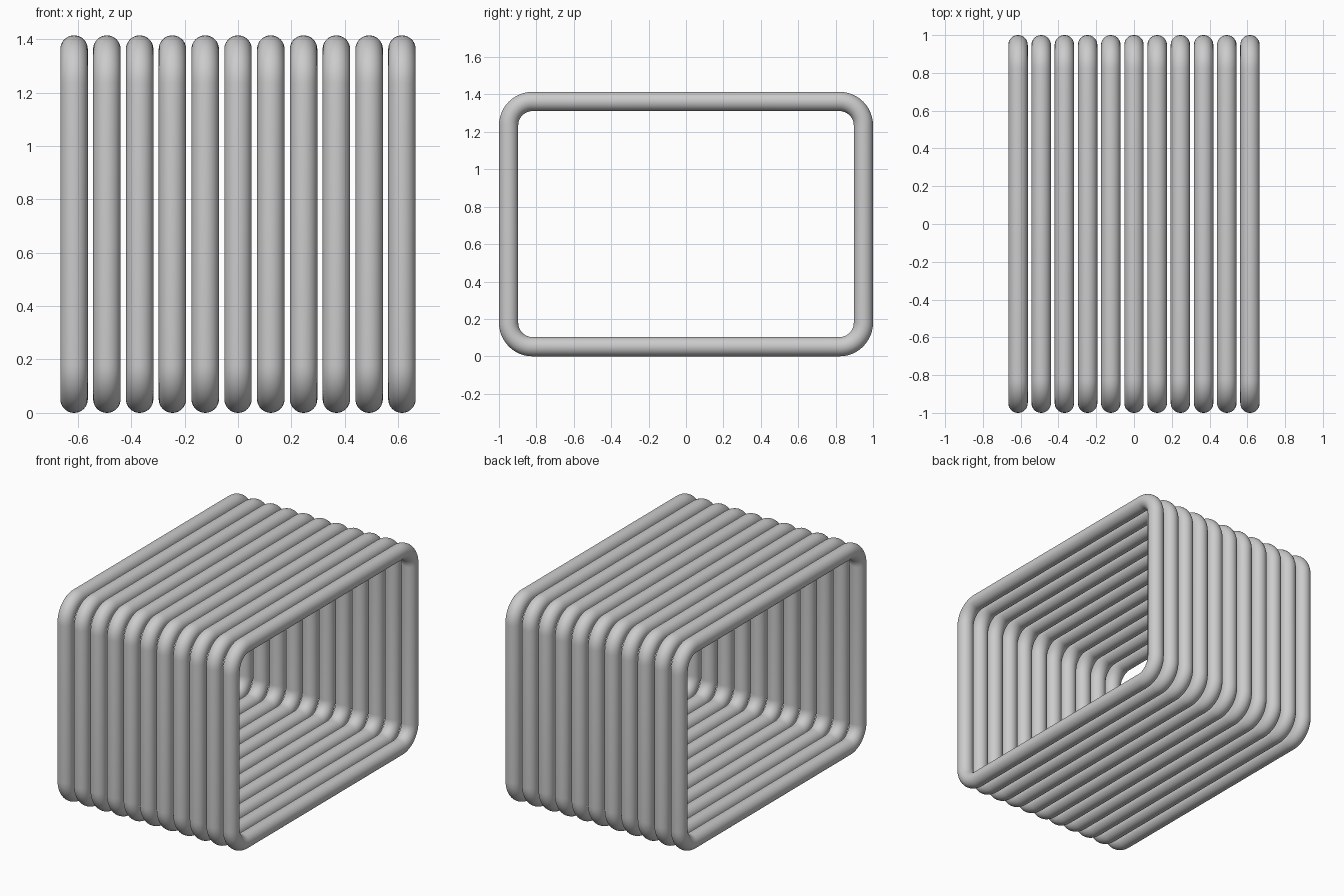
import bpy, bmesh
from math import sin, cos, pi

if "Cube" in bpy.data.objects:
    bpy.data.objects.remove(bpy.data.objects["Cube"], do_unlink=True)

COUNT, SPACING = 11, 0.1228
TUBE = 0.0515              # tube radius
DEPTH, HEIGHT = 2.0, 1.414
BEND = 0.128               # corner radius of the tube's centre line
BEND_STEPS, SIDES = 12, 32

grey = bpy.data.materials.new("grey metal")
grey.use_nodes = True
colour = (0.6, 0.6, 0.6, 1)
grey.diffuse_color = colour
grey.node_tree.nodes["Principled BSDF"].inputs["Base Color"].default_value = colour


def centre_line():
    """Rounded rectangle as (y, z, outward angle) stations."""
    cy = DEPTH / 2 - TUBE - BEND
    cz = HEIGHT / 2 - TUBE - BEND
    corners = [(cy, cz), (-cy, cz), (-cy, -cz), (cy, -cz)]
    for i, (y, z) in enumerate(corners):
        for s in range(BEND_STEPS + 1):
            a = (i + s / BEND_STEPS) * pi / 2
            yield y + BEND * cos(a), z + BEND * sin(a) + HEIGHT / 2, a


def loop_mesh():
    """Sweep a round section around the closed centre line."""
    bm = bmesh.new()
    rings = []
    for y, z, a in centre_line():
        ring = []
        for k in range(SIDES):
            t = 2 * pi * k / SIDES
            out = TUBE * cos(t)
            ring.append(bm.verts.new((TUBE * sin(t), y + out * cos(a), z + out * sin(a))))
        rings.append(ring)
    for i, ring in enumerate(rings):
        after = rings[(i + 1) % len(rings)]
        for k in range(SIDES):
            n = (k + 1) % SIDES
            bm.faces.new((ring[k], ring[n], after[n], after[k])).smooth = True
    bmesh.ops.recalc_face_normals(bm, faces=bm.faces)
    mesh = bpy.data.meshes.new("tube_loop")
    bm.to_mesh(mesh)
    bm.free()
    mesh.materials.append(grey)
    return mesh


# Row of identical tube loops
mesh = loop_mesh()
for i in range(COUNT):
    loop = bpy.data.objects.new(f"tube_loop_{i + 1}", mesh)
    loop.location.x = (i - (COUNT - 1) / 2) * SPACING
    bpy.context.collection.objects.link(loop)
